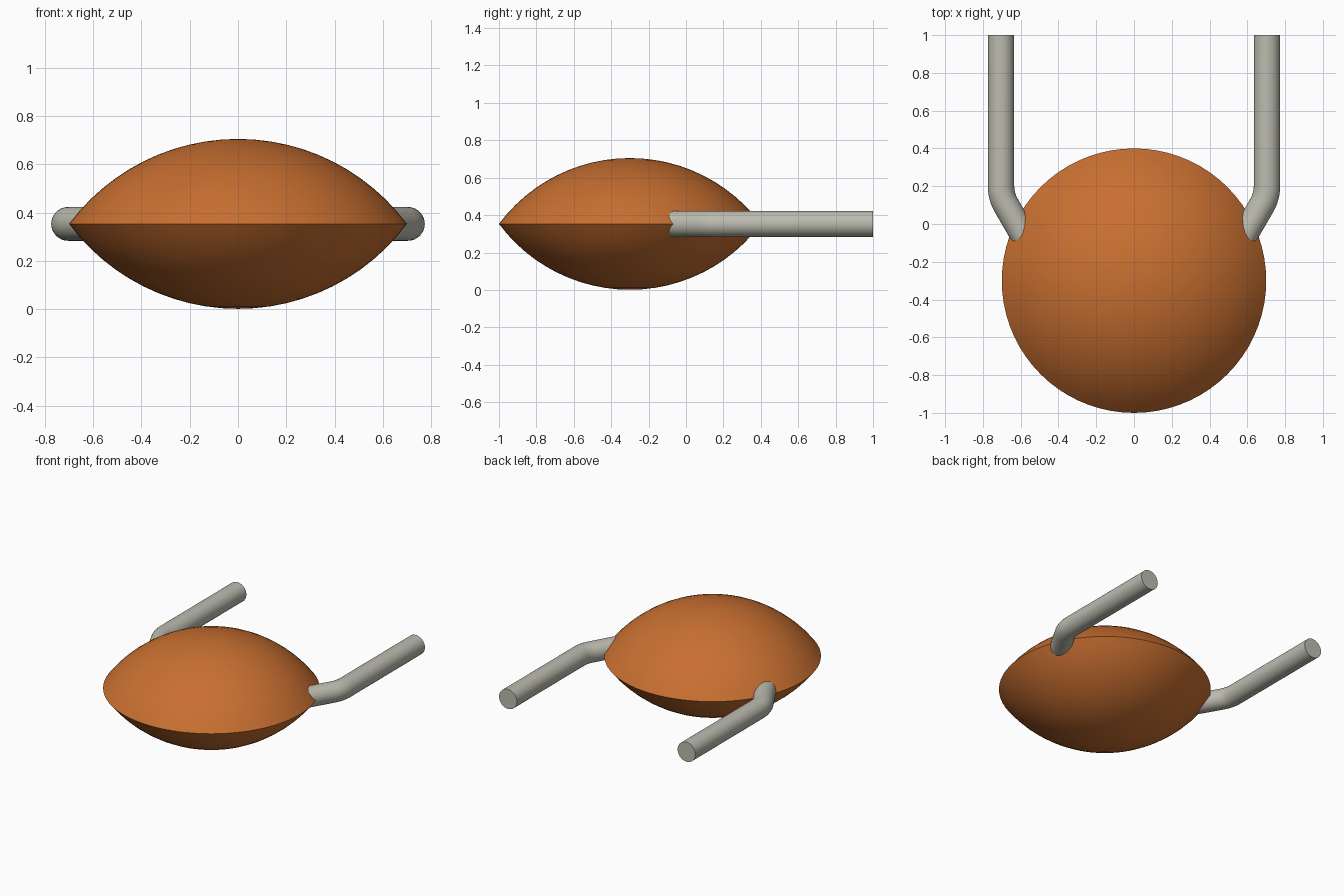
import bpy, bmesh, math

if "Cube" in bpy.data.objects:
    bpy.data.objects.remove(bpy.data.objects["Cube"])


def material(name, rgb):
    m = bpy.data.materials.new(name)
    m.diffuse_color = (*rgb, 1)
    m.use_nodes = True
    m.node_tree.nodes["Principled BSDF"].inputs["Base Color"].default_value = m.diffuse_color
    return m


orange = material("burnt orange", (0.58, 0.16, 0.03))
grey = material("warm grey", (0.50, 0.50, 0.43))

MID_Z = 0.353       # height of the rim and the rods
LENS_Y = -0.30
LENS_R = 0.70
LENS_H = 0.352      # bulge of each half
ROD_R = 0.07


def finish(name, bm, mat):
    bmesh.ops.recalc_face_normals(bm, faces=bm.faces[:])
    mesh = bpy.data.meshes.new(name)
    bm.to_mesh(mesh)
    bm.free()
    mesh.materials.append(mat)
    ob = bpy.data.objects.new(name, mesh)
    bpy.context.collection.objects.link(ob)
    bpy.ops.object.select_all(action='DESELECT')
    ob.select_set(True)
    bpy.context.view_layer.objects.active = ob
    bpy.ops.object.shade_smooth_by_angle(angle=math.radians(35))
    return ob


# Lens body: two spherical caps joined at a sharp rim, spun about z
def lens_body(segments=72, rings=12):
    ball_r = (LENS_R ** 2 + LENS_H ** 2) / (2 * LENS_H)
    rim_angle = math.asin(LENS_R / ball_r)
    arc = [(ball_r * math.sin(rim_angle * i / rings),
            ball_r * math.cos(rim_angle * i / rings) - ball_r + LENS_H)
           for i in range(rings + 1)]
    profile = arc + [(r, -z) for r, z in reversed(arc[:-1])]
    bm = bmesh.new()
    verts = [bm.verts.new((r, LENS_Y, MID_Z + z)) for r, z in profile]
    edges = [bm.edges.new(pair) for pair in zip(verts, verts[1:])]
    bmesh.ops.spin(bm, geom=verts + edges, cent=(0, LENS_Y, 0), axis=(0, 0, 1),
                   angle=math.tau, steps=segments, use_duplicate=False)
    bmesh.ops.remove_doubles(bm, verts=bm.verts[:], dist=1e-4)
    return finish("lens_body", bm, orange)


# Bent rod: straight length, 30 degree bend, then a short leg into the body
def bent_rod(name, side, sides=32, bend_steps=6):
    bend, bend_r, leg = math.radians(30), 0.20, 0.42
    x0, y0 = 0.704, 0.20
    path = [(x0, 1.0, 0.0)]
    for i in range(bend_steps + 1):
        a = bend * i / bend_steps
        path.append((x0 - bend_r * (1 - math.cos(a)), y0 - bend_r * math.sin(a), a))
    x, y, a = path[-1]
    path.append((x - leg * math.sin(a), y - leg * math.cos(a), a))

    bm = bmesh.new()
    loops = []
    for x, y, a in path:
        loop = []
        for k in range(sides):
            t = math.tau * k / sides
            u = ROD_R * math.cos(t)
            loop.append(bm.verts.new((side * (x + u * math.cos(a)),
                                      y - u * math.sin(a),
                                      MID_Z + ROD_R * math.sin(t))))
        loops.append(loop)
    for p, q in zip(loops, loops[1:]):
        for k in range(sides):
            n = (k + 1) % sides
            bm.faces.new((p[k], p[n], q[n], q[k]))
    bm.faces.new(loops[0])
    bm.faces.new(loops[-1])
    return finish(name, bm, grey)


lens_body()
bent_rod("left_rod", -1)
bent_rod("right_rod", 1)
